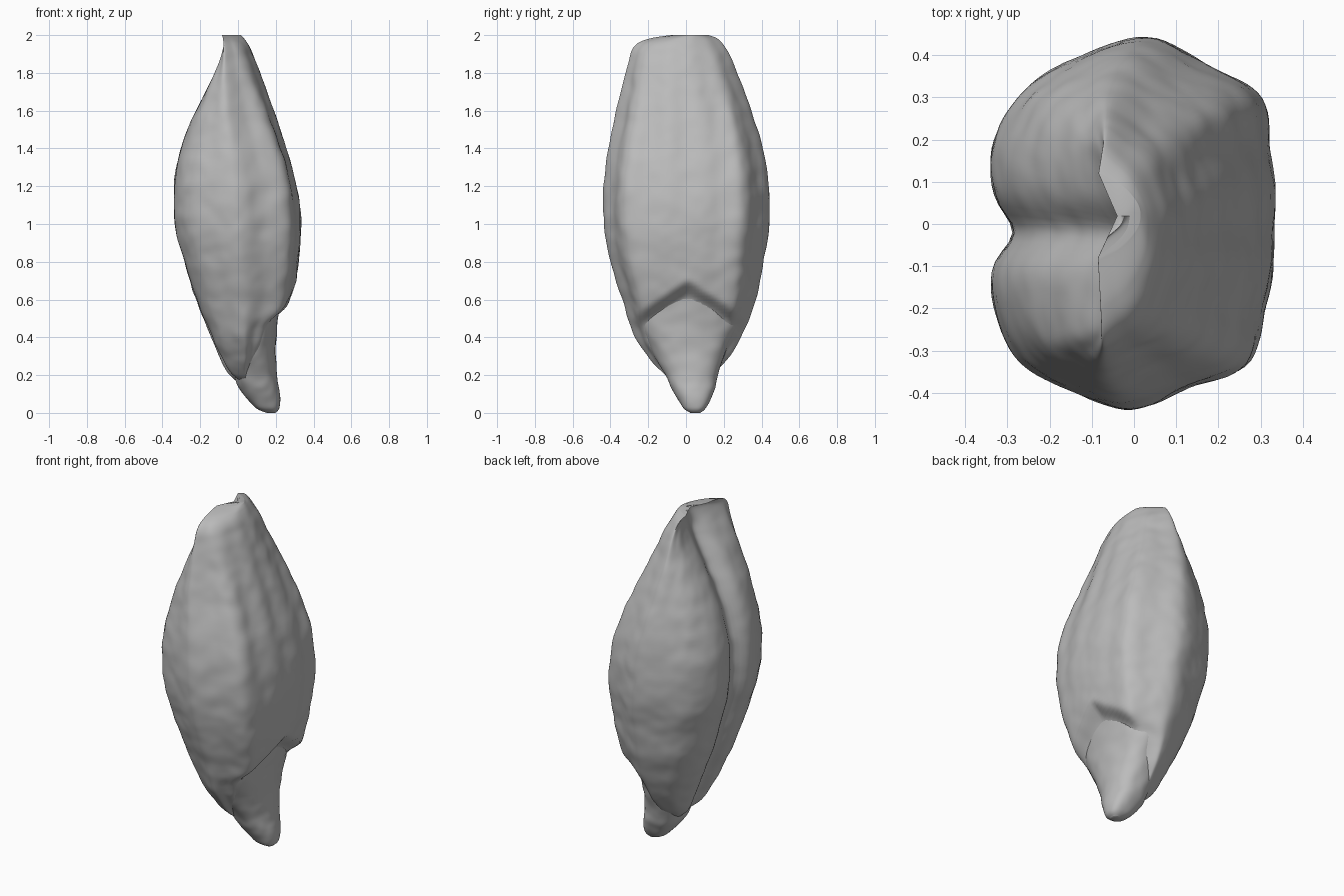
import bpy, bmesh, math
from mathutils import Vector, noise

cube = bpy.data.objects.get("Cube")
if cube:
    bpy.data.objects.remove(cube, do_unlink=True)

grey = bpy.data.materials.new("seed_grey")
grey.use_nodes = True
colour = (0.5, 0.5, 0.5, 1)
grey.diffuse_color = colour
grey.node_tree.nodes["Principled BSDF"].inputs["Base Color"].default_value = colour


def spline(points, steps, closed=False):
    """Catmull-Rom curve through points of any dimension."""
    count = len(points)
    spans = count if closed else count - 1

    def pick(i):
        return points[i % count] if closed else points[max(0, min(count - 1, i))]

    result = []
    for i in range(spans):
        a, b, c, d = (pick(i + k) for k in (-1, 0, 1, 2))
        for step in range(steps):
            t = step / steps
            result.append([q + 0.5 * t * (r - p + t * (2*p - 5*q + 4*r - s + t * (3*(q - r) + s - p)))
                           for p, q, r, s in zip(a, b, c, d)])
    if not closed:
        result.append(list(points[-1]))
    return result


def loft(name, rows, section, shape):
    """Stack a unit section along rows of (z, min x, max x, min y, max y)."""
    bm = bmesh.new()
    rings = []
    for z, x0, x1, y0, y1 in spline(rows, 12):
        ring = []
        for u, v in section:
            p = Vector(((x0 + x1 + u * (x1 - x0)) / 2, (y0 + y1 + v * (y1 - y0)) / 2, z))
            shape(p, u, v, x1 - x0)
            ring.append(bm.verts.new(p))
        rings.append(ring)
    n = len(section)
    for low, high in zip(rings, rings[1:]):
        for i in range(n):
            j = (i + 1) % n
            bm.faces.new((low[i], low[j], high[j], high[i]))
    # Close both ends with a fan
    for ring in (rings[0], rings[-1]):
        centre = bm.verts.new(sum((v.co for v in ring), Vector()) / n)
        for i in range(n):
            bm.faces.new((ring[i], ring[(i + 1) % n], centre))
    bmesh.ops.recalc_face_normals(bm, faces=bm.faces)
    mesh = bpy.data.meshes.new(name)
    bm.to_mesh(mesh)
    bm.free()
    mesh.materials.append(grey)
    mesh.shade_smooth()
    obj = bpy.data.objects.new(name, mesh)
    bpy.context.collection.objects.link(obj)
    return obj


def ripple(p, u, v, size):
    """Slight uneven, wrinkled skin."""
    bump = noise.noise(Vector((p.x * 8, p.y * 8, p.z * 10)))
    bump += 0.5 * noise.noise(Vector((p.x * 18, p.y * 18, p.z * 16)))
    p.x += u * bump * size
    p.y += v * bump * size


def smooth(t):
    t = max(0, min(1, t))
    return t * t * (3 - 2 * t)


def shape_husk(p, u, v, width):
    if u < 0:
        # Long crease down the back between two lobes
        depth = min(0.045, width * 0.22)
        p.x += depth * -u * math.exp(-((p.y + 0.02) / 0.055) ** 2)
    else:
        # Arched lip over the germ
        lip = 0.71 - 0.75 * abs(p.y - 0.01) ** 1.1
        p.x -= 0.06 * u * smooth((lip - p.z) / 0.1)
        # Shallow veins on the broad face
        p.x -= 0.012 * width * u * math.cos(v * 13) * smooth(p.z - 0.7)
    ripple(p, u, v, min(0.005, width * 0.04))
    # Both ends of the crest curl towards the crease
    p.x += (0.025 - 0.085 * v * v) * smooth((p.z - 1.25) / 0.65)


def shape_germ(p, u, v, width):
    ripple(p, u, v, 0.006)


# Husk: broad flat face, ridged sides and two rounded lobes
husk_section = spline([
    (1, 0), (.97, .35), (.9, .67), (.53, .85), (.1, 1), (-.42, .88),
    (-.78, .71), (-1, .4), (-.98, 0), (-1, -.4), (-.8, -.74),
    (-.4, -.91), (0, -1), (.4, -.88), (.82, -.75), (.95, -.4)], 8, True)
husk_rows = [
    (.13, .04, .09, .01, .07), (.2, -.05, .12, -.11, .14),
    (.3, -.1, .17, -.2, .23), (.4, -.14, .21, -.27, .29),
    (.6, -.22, .285, -.34, .37), (.8, -.28, .32, -.4, .41),
    (1, -.33, .335, -.435, .44), (1.25, -.33, .3, -.435, .435),
    (1.5, -.27, .215, -.39, .38), (1.7, -.18, .135, -.345, .31),
    (1.85, -.1, .075, -.31, .25), (1.94, -.06, .035, -.275, .205),
    (1.98, -.045, .01, -.2, .17), (2, -.04, -.01, -.08, .12)]
loft("husk", husk_rows, husk_section, shape_husk)

# Germ: tapering tongue spreading out below the lip
germ_section = []
for i in range(64):
    a = math.tau * i / 64
    c, s = math.cos(a), math.sin(a)
    germ_section.append((math.copysign(abs(c) ** .85, c), math.copysign(abs(s) ** .85, s)))
germ_rows = [
    (0, .15, .2, .02, .08), (.03, .09, .22, -.02, .11),
    (.12, .01, .22, -.07, .15), (.2, -.02, .205, -.11, .17),
    (.35, -.05, .2, -.19, .22), (.5, -.05, .21, -.26, .28),
    (.65, 0, .23, -.24, .26), (.75, .05, .2, -.1, .12)]
loft("germ", germ_rows, germ_section, shape_germ)
